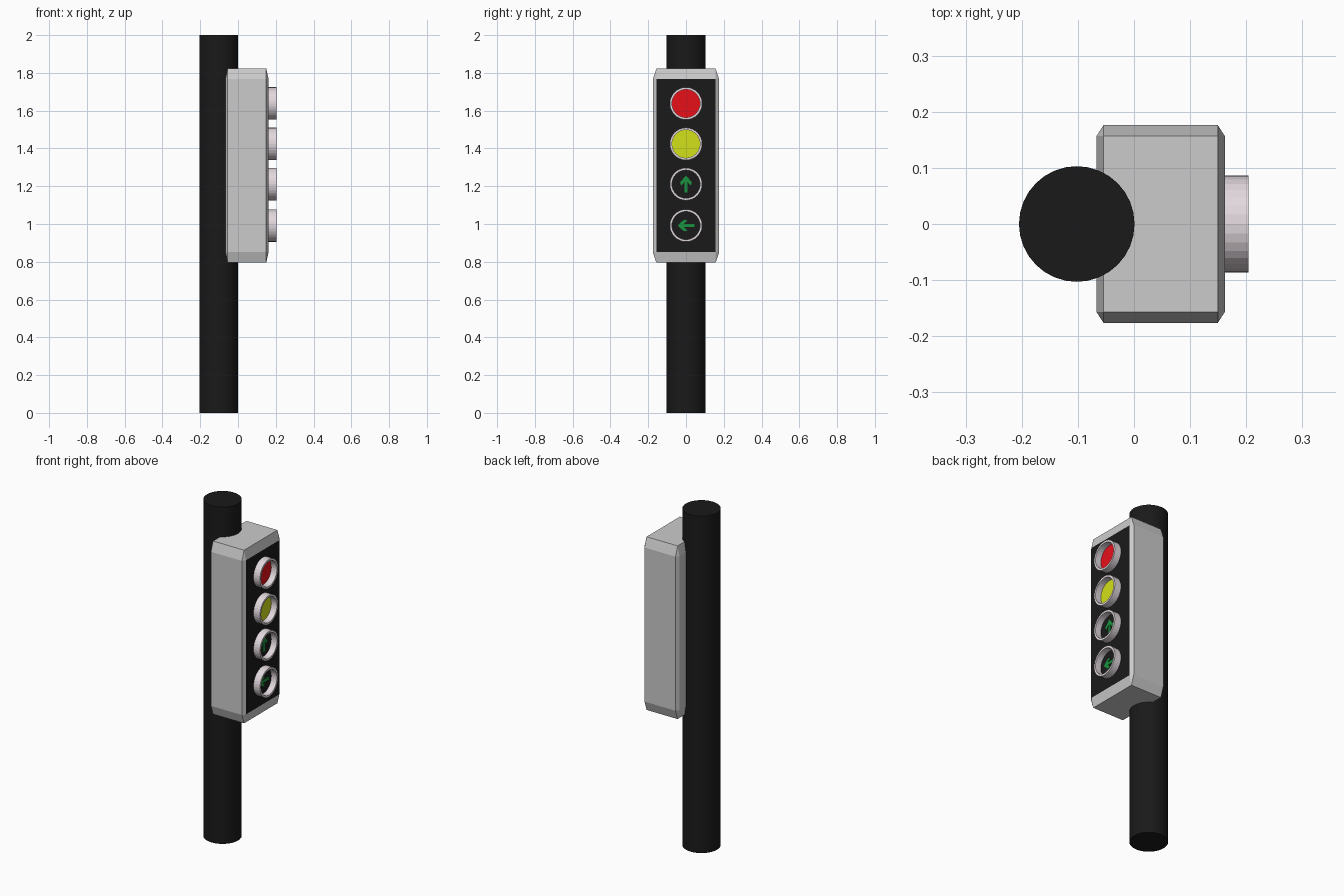
import bpy, bmesh
from math import pi
from mathutils import Vector, Matrix

if "Cube" in bpy.data.objects:
    bpy.data.objects.remove(bpy.data.objects["Cube"])


def material(name, rgb):
    m = bpy.data.materials.new(name)
    m.diffuse_color = (*rgb, 1)
    m.use_nodes = True
    m.node_tree.nodes["Principled BSDF"].inputs["Base Color"].default_value = m.diffuse_color
    return m


BLACK = material("black", (0.01, 0.01, 0.01))
GREY = material("housing_grey", (0.65, 0.65, 0.65))
RIM = material("rim", (0.76, 0.69, 0.73))
RED = material("red", (0.8, 0.005, 0.01))
YELLOW = material("yellow", (0.65, 0.75, 0.01))
GREEN = material("green", (0.01, 0.3, 0.05))


def finish(name, bm, *mats, smooth=False):
    bmesh.ops.recalc_face_normals(bm, faces=bm.faces)
    me = bpy.data.meshes.new(name)
    bm.to_mesh(me)
    bm.free()
    for m in mats:
        me.materials.append(m)
    ob = bpy.data.objects.new(name, me)
    bpy.context.collection.objects.link(ob)
    if smooth:
        bpy.ops.object.select_all(action='DESELECT')
        ob.select_set(True)
        bpy.context.view_layer.objects.active = ob
        bpy.ops.object.shade_smooth_by_angle()
    return ob


def cylinder(name, r, depth, matrix, mat, smooth=False):
    bm = bmesh.new()
    bmesh.ops.create_cone(bm, cap_ends=True, segments=32, radius1=r, radius2=r,
                          depth=depth, matrix=matrix)
    return finish(name, bm, mat, smooth=smooth)


def ring(name, z):
    # rectangular section spun about the lamp axis
    bm = bmesh.new()
    pts = [(0.158, 0.086), (0.204, 0.086), (0.204, 0.074), (0.158, 0.074)]
    vs = [bm.verts.new((x, 0, z + r)) for x, r in pts]
    es = [bm.edges.new((vs[i], vs[(i + 1) % 4])) for i in range(4)]
    bmesh.ops.spin(bm, geom=vs + es, cent=(0, 0, z), axis=(1, 0, 0),
                   angle=2 * pi, steps=32)
    bmesh.ops.remove_doubles(bm, verts=bm.verts, dist=1e-4)
    return finish(name, bm, RIM)


def arrow(name, z, angle):
    # half outline (y, z), mirrored for the other side
    half = [(0.008, -0.045), (0.008, 0.012), (0.026, -0.008),
            (0.031, 0.010), (0.0, 0.045)]
    outline = half + [(-y, h) for y, h in reversed(half[:-1])]
    bm = bmesh.new()
    face = bm.faces.new([bm.verts.new((0.165, y, h)) for y, h in outline])
    ext = bmesh.ops.extrude_face_region(bm, geom=[face])
    bmesh.ops.translate(bm, vec=(0.006, 0, 0),
                        verts=[v for v in ext["geom"] if isinstance(v, bmesh.types.BMVert)])
    bmesh.ops.transform(bm, verts=bm.verts,
                        matrix=Matrix.Translation((0, 0, z)) @ Matrix.Rotation(angle, 4, 'X'))
    return finish(name, bm, GREEN)


# pole
cylinder("pole", 0.103, 2.0, Matrix.Translation((-0.102, 0, 1)), BLACK, smooth=True)

# housing: unit cube chamfered, then stretched; black front face
bm = bmesh.new()
bmesh.ops.create_cube(bm, size=1)
bmesh.ops.bevel(bm, geom=bm.edges[:], offset=0.055, segments=1, affect='EDGES')
bmesh.ops.scale(bm, vec=(0.229, 0.352, 1.028), verts=bm.verts)
bmesh.ops.translate(bm, vec=(0.0475, 0, 1.309), verts=bm.verts)
bm.normal_update()
for f in bm.faces:
    f.material_index = 1 if f.normal.x > 0.99 else 0
finish("housing", bm, GREY, BLACK)

# lamps from top to bottom
lamps = [("red", 1.638, RED), ("yellow", 1.424, YELLOW),
         ("straight", 1.211, BLACK), ("turn", 0.992, BLACK)]
for name, z, mat in lamps:
    ring(name + "_rim", z)
    cylinder(name + "_lens", 0.076, 0.01,
             Matrix.Translation((0.162, 0, z)) @ Matrix.Rotation(pi / 2, 4, 'Y'), mat)

# green arrows
arrow("straight_arrow", 1.211, 0)
arrow("turn_arrow", 0.992, pi / 2)
